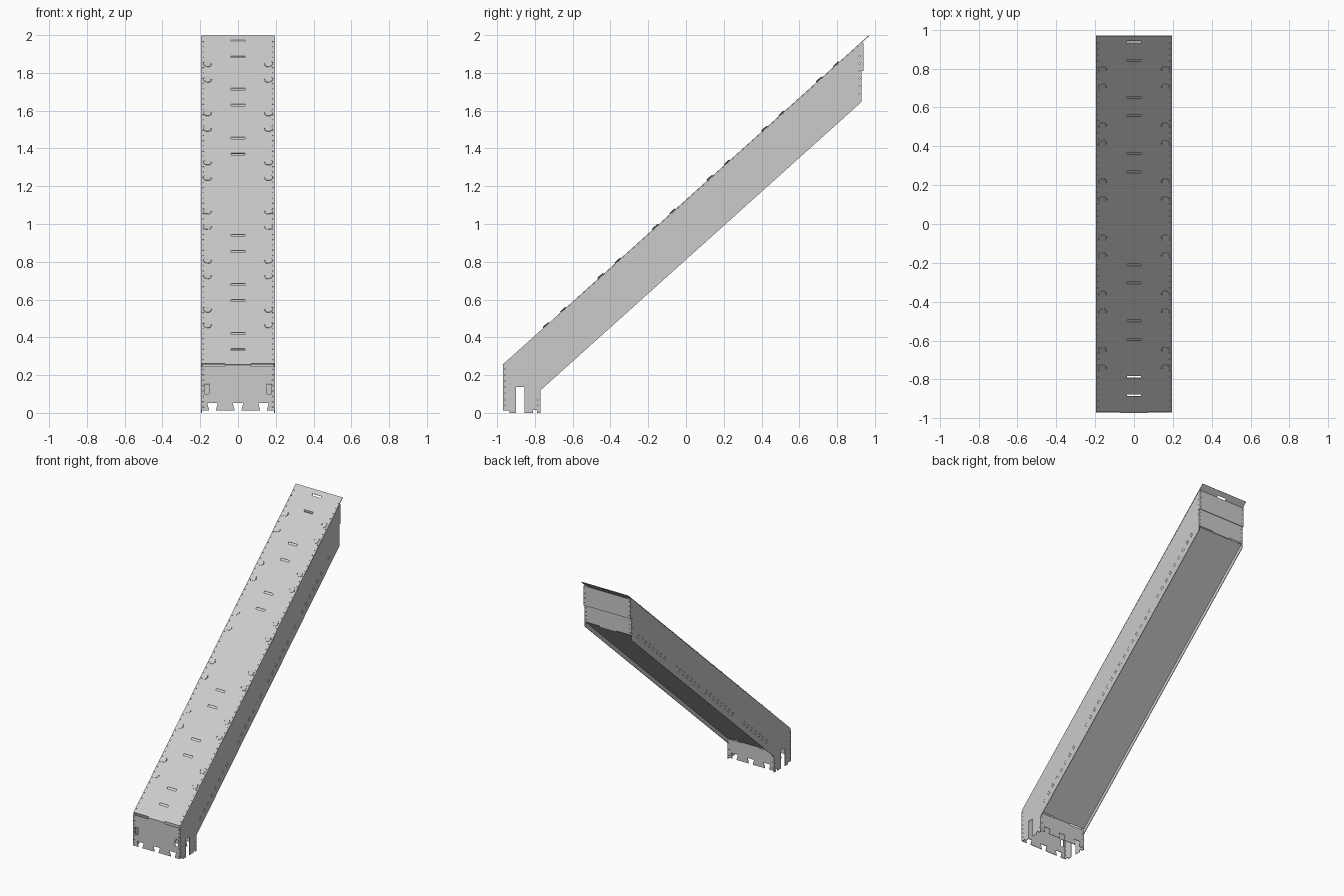
import bpy, bmesh, math
from mathutils import Matrix, Vector
from mathutils.geometry import delaunay_2d_cdt

if "Cube" in bpy.data.objects:
    bpy.data.objects.remove(bpy.data.objects["Cube"])

A = math.atan2(1.745, 1.94)          # chute slope
CA, SA = math.cos(A), math.sin(A)
W, T = 0.195, 0.004                  # half width, sheet thickness


def frame(origin, ex, ey):
    ex, ey = Vector(ex), Vector(ey)
    m = Matrix((ex, ey, ex.cross(ey))).transposed().to_4x4()
    m.translation = origin
    return m


def inside(p, segs):
    """Even-odd test against all loops at once."""
    odd = False
    for a, b in segs:
        if (a[1] > p.y) != (b[1] > p.y):
            if p.x < a[0] + (p.y - a[1])*(b[0] - a[0])/(b[1] - a[1]):
                odd = not odd
    return odd


def sheet(name, outline, holes, matrix, thick=T):
    """Flat sheet: filled outline with holes, given a thickness."""
    pts, edges = [], []
    for loop in [outline] + holes:
        n, k = len(pts), len(loop)
        pts += [Vector(p) for p in loop]
        edges += [(n + i, n + (i + 1) % k) for i in range(k)]
    segs = [(pts[a], pts[b]) for a, b in edges]
    segs = [((a.x, a.y), (b.x, b.y)) for a, b in segs]
    vs, _, tris = delaunay_2d_cdt(pts, edges, [], 0, 1e-6)[:3]
    bm = bmesh.new()
    bv = [bm.verts.new((v.x, v.y, -thick/2)) for v in vs]
    for t in tris:
        if inside((vs[t[0]] + vs[t[1]] + vs[t[2]])/3, segs):
            bm.faces.new([bv[i] for i in t])
    ext = bmesh.ops.extrude_face_region(bm, geom=bm.faces[:])["geom"]
    bmesh.ops.translate(bm, vec=(0, 0, thick),
                        verts=[g for g in ext if isinstance(g, bmesh.types.BMVert)])
    bmesh.ops.delete(bm, geom=[v for v in bm.verts if not v.link_faces], context='VERTS')
    bmesh.ops.recalc_face_normals(bm, faces=bm.faces[:])
    me = bpy.data.meshes.new(name)
    bm.to_mesh(me)
    bm.free()
    ob = bpy.data.objects.new(name, me)
    bpy.context.collection.objects.link(ob)
    ob.matrix_world = matrix
    return ob


def rect(u, v, w, h):
    return [(u - w/2, v - h/2), (u + w/2, v - h/2), (u + w/2, v + h/2), (u - w/2, v + h/2)]


def ngon(u, v, r, n=6):
    return [(u + r*math.cos(2*math.pi*i/n), v + r*math.sin(2*math.pi*i/n)) for i in range(n)]


def dots(u, v0, v1, n, r=0.003):
    return [ngon(s*u, v0 + (v1 - v0)*i/(n - 1), r) for s in (-1, 1) for i in range(n)]


def tabbed(v0, v1, tab0, tab1, w=W):
    """Rectangle with a centre tab on the lower and upper edge."""
    lo = [(-.07, v0), (-.07, v0 - tab0), (.07, v0 - tab0), (.07, v0)] if tab0 else []
    hi = [(.07, v1), (.07, v1 + tab1), (-.07, v1 + tab1), (-.07, v1)] if tab1 else []
    return [(-w, v0)] + lo + [(w, v0), (w, v1)] + hi + [(-w, v1)]


def notched(top, tab, w=W):
    """Foot plate outline with three dovetail notches below."""
    pts = [(-w, .012)]
    for c in (-.135, 0, .135):
        pts += [(c - .017, .012), (c - .028, .052), (c + .028, .052), (c + .017, .012)]
    return pts + [(w, .012), (w, top), (.07, top), (.07, top + tab), (-.07, top + tab),
                  (-.07, top), (-w, top)]


def upright(y):
    return frame((0, y, 0), (1, 0, 0), (0, 0, 1))


slope = (0, CA, SA)
L = 2.607

# Top cover with centre slots, edge holes and punched louvre openings
top_m = frame((0, -.97, .2535), (1, 0, 0), slope)
slot_s = [(z - .255)/SA for z in (.335, .42, .595, .68, .855, .94, 1.37, 1.455, 1.63, 1.715, 1.885, 1.97)]
vent_s = [(z + .26*i - .255)/SA for i in range(6) for z in (.463, .545)]
edge = dots(.184, .04, L - .05, 62)
holes = [rect(0, s, .072, .014) for s in slot_s] + edge
holes += [ngon(sx*.158, s, .02) for s in vent_s for sx in (-1, 1)]
sheet("top_cover", tabbed(.008, L, .008, 0), holes, top_m)

# Slightly raised louvre tabs, hinged on the inner edge of each opening
tab = [(0, -.010), (.010, -.020), (.030, -.020), (.040, -.008), (.040, .008),
       (.030, .020), (.010, .020), (0, .010)]
for s in vent_s:
    for sx in (-1, 1):
        pts = [(sx*u, v) for u, v in tab]
        m = top_m @ Matrix.Translation((sx*.143, s, .002)) @ Matrix.Rotation(-sx*.12, 4, 'Y')
        sheet("louvre_tab", pts, [], m, .003)

# Side walls with foot cut-outs and paired fixing holes
wall = [(-.968, .012), (-.968, .253), (.938, .253 + 1.906*SA/CA - .004), (.938, 1.81), (.928, 1.81),
        (.928, 1.645), (-.77, .12), (-.77, 0), (-.79, 0), (-.79, .014), (-.81, .014), (-.81, 0),
        (-.855, 0), (-.855, .138), (-.9, .138), (-.9, 0), (-.935, 0), (-.935, .012)]
pairs = []
for i in range(36):
    if i in (8, 9, 26):
        continue
    s = .095 + i*.0605
    for ds in (0, .016):
        for dn in (.042, .06):
            y, z = -.77 + (s + ds)*CA - dn*SA, .12 + (s + ds)*SA + dn*CA
            pairs.append(rect(y, z, .005, .005))
ends = [ngon(-.958, .04 + .032*i, .003) for i in range(7)]
ends += [ngon(.918, 1.69 + .04*i, .003) for i in range(6)]
ends += [ngon(-.785, z, .003) for z in (.04, .07)]
for side, x in (("left", -W + T/2), ("right", W - T/2)):
    sheet(side + "_wall", wall, pairs + ends, frame((x, 0, 0), (0, 1, 0), (0, 0, 1)))

# Folded wall flanges below the top cover
fl_m = top_m @ Matrix.Translation((0, 0, -T))
for side, sx in (("left", -1), ("right", 1)):
    own = [h for h in edge if h[0][0]*sx > 0 and .03 < h[0][1] < L - .1]
    sheet(side + "_top_flange", rect(sx*.182, 1.29, .022, 2.53), own, fl_m, .003)

# Recessed bottom floor and its upturned flanges
REC = .029
floor_m = frame((0, -.77 - REC*SA, .12 + REC*CA), (1, 0, 0), slope)
FL = 1.698/CA
sheet("bottom_floor", tabbed(.03, FL + .016, .008, .008, W - T), [], floor_m)
for side, sx in (("left", -1), ("right", 1)):
    m = floor_m @ frame((sx*(W - T - .005), 0, 0), (0, 1, 0), (0, 0, 1))
    sheet(side + "_floor_flange", rect(FL/2 + .01, .021, FL - .08, .042), [], m, .003)

# Front foot plate and rear foot plate
sheet("front_plate", notched(.245, .010),
      dots(.184, .03, .23, 8) + [rect(s*.166, .128, .024, .055) for s in (-1, 1)],
      upright(-.968))
sheet("rear_foot_plate", notched(.152, .008, W - T), dots(.181, .03, .12, 3), upright(-.772))

# Overlapping end plates at the high end
sheet("upper_end_plate", rect(0, 1.884, 2*W, .148), dots(.184, 1.83, 1.94, 4), upright(.938))
sheet("lower_end_plate", tabbed(1.682, 1.83, .008, 0, W - T), dots(.183, 1.70, 1.79, 4), upright(.927))
